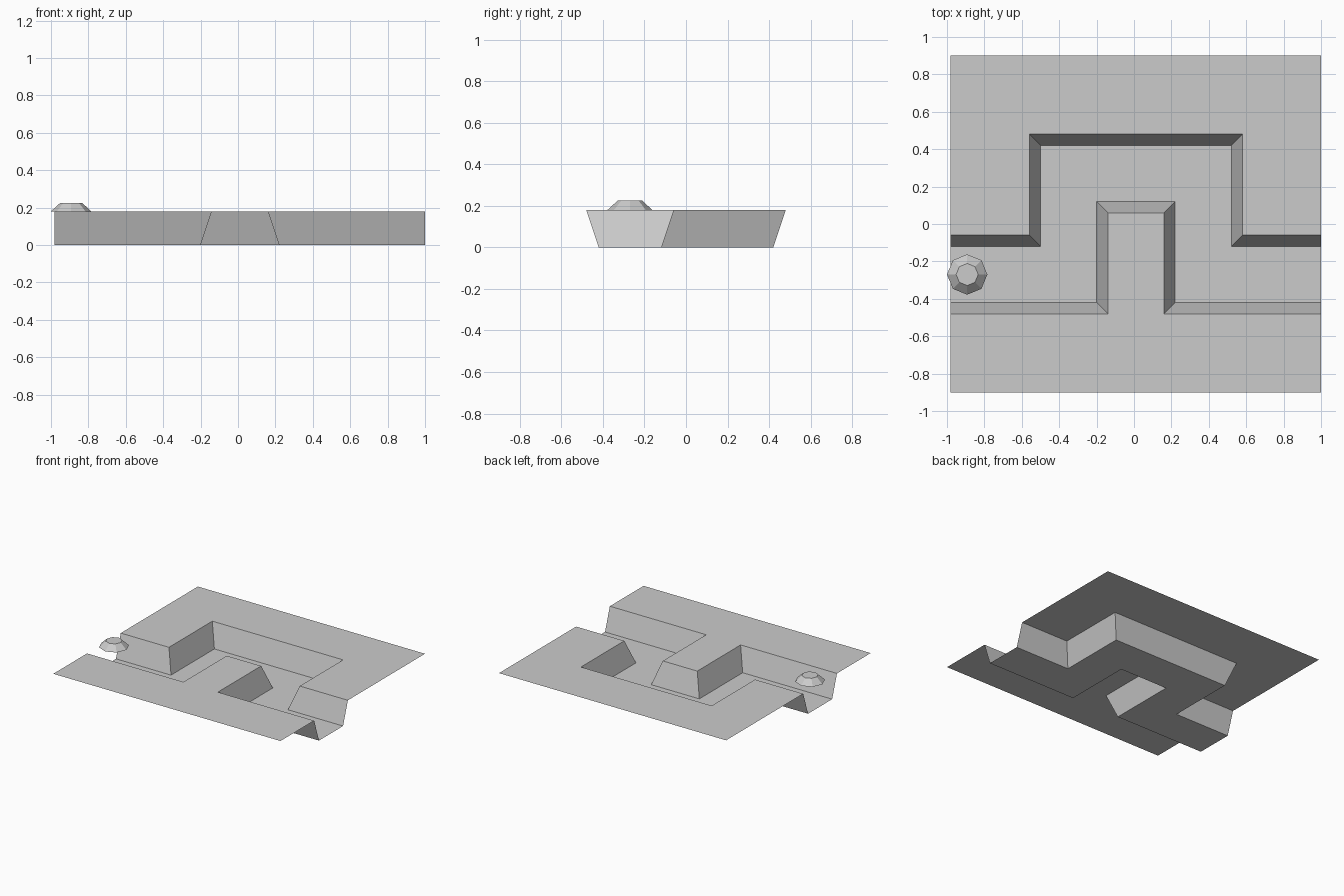
import bpy, bmesh

if "Cube" in bpy.data.objects:
    bpy.data.objects.remove(bpy.data.objects["Cube"])

X0, X1, YE, TOP = -0.98, 1.0, 0.9, 0.18   # sheet extents and bank height
CX, CY = 0.36, 0.27                       # meander centreline
SHIFT = 0.01
FLOOR_HALF, TOP_HALF = 0.15, 0.21


def edge_line(d, z):
    """Meander centreline offset sideways by d (positive = back side)."""
    xl, xr = -CX - d + SHIFT, CX + d + SHIFT
    lo, hi = -CY + d, CY + d
    return [(x, y, z) for x, y in
            ((X0, lo), (xl, lo), (xl, hi), (xr, hi), (xr, lo), (X1, lo))]


# Ground sheet: sloping channel walls and floor between four meander lines
bm = bmesh.new()
lines = [[bm.verts.new(p) for p in pts] for pts in (
    edge_line(-TOP_HALF, TOP), edge_line(-FLOOR_HALF, 0),
    edge_line(FLOOR_HALF, 0), edge_line(TOP_HALF, TOP))]
for low, high in zip(lines, lines[1:]):
    for i in range(5):
        bm.faces.new((low[i], low[i + 1], high[i + 1], high[i]))
floor = [f for f in bm.faces if all(v.co.z == 0 for v in f.verts)]

# Flat banks in front of and behind the channel
front = [bm.verts.new((x, -YE, TOP)) for x in (X0, X1)]
back = [bm.verts.new((x, YE, TOP)) for x in (X0, X1)]
banks = [bm.faces.new(front + lines[0][::-1]),
         bm.faces.new(lines[3] + back[::-1])]
bm.normal_update()
bmesh.ops.triangulate(bm, faces=banks, ngon_method='EAR_CLIP')
mesh = bpy.data.meshes.new("ground_with_channel")
bm.to_mesh(mesh)
bm.free()
ground = bpy.data.objects.new("ground_with_channel", mesh)
bpy.context.collection.objects.link(ground)

# Eight-sided bevelled button at the channel entrance
bpy.ops.mesh.primitive_cone_add(vertices=8, radius1=0.108, radius2=0.059,
                                depth=0.045,
                                location=(-0.892, -0.27, TOP + 0.0225))
bpy.context.object.name = "start_marker"
